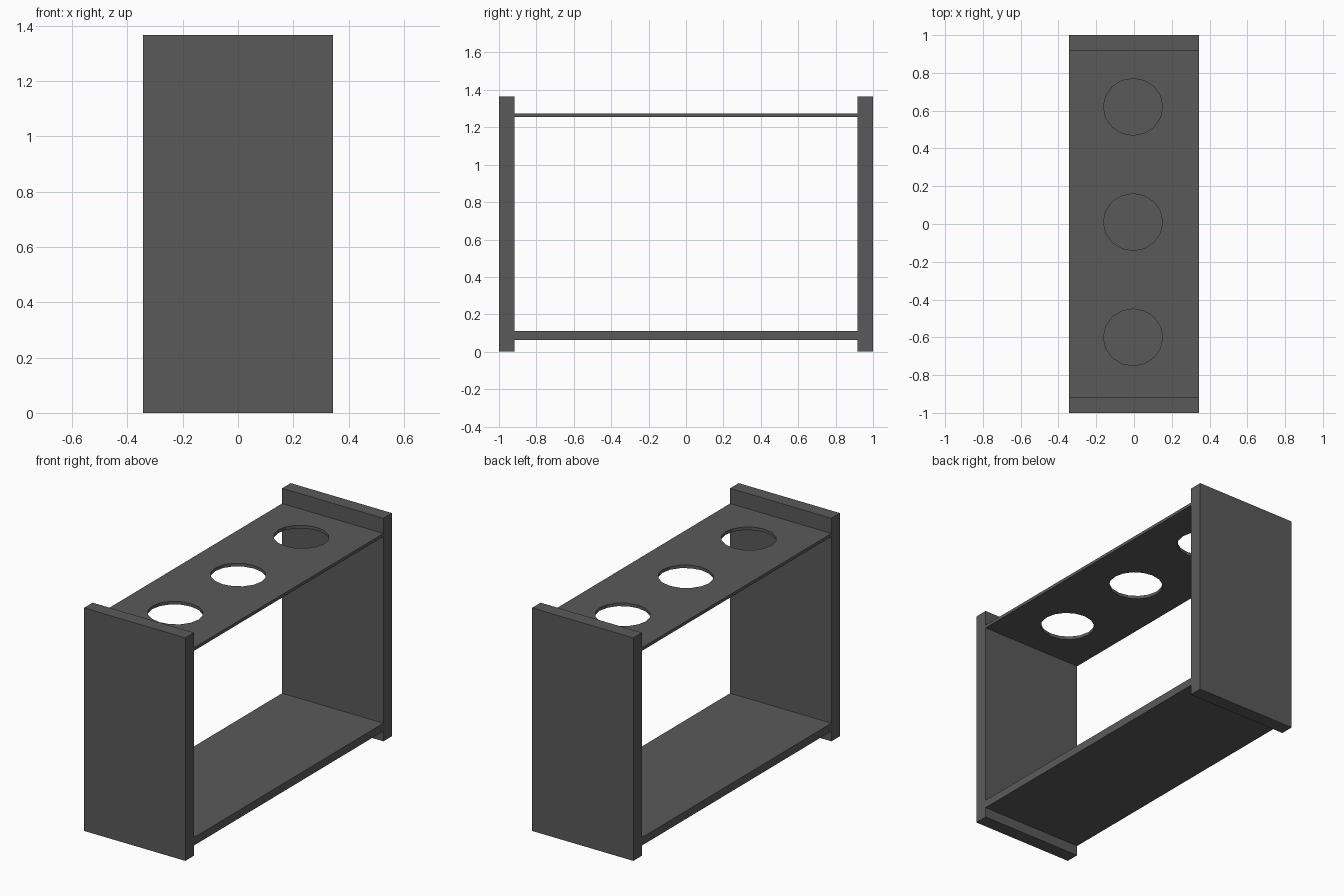
import bpy, bmesh, math
from mathutils import Matrix

if "Cube" in bpy.data.objects:
    bpy.data.objects.remove(bpy.data.objects["Cube"])

W, H, T = 0.343, 1.366, 0.083   # half width, height, end panel thickness
INNER = 1.0 - T

grey = bpy.data.materials.new("dark_grey")
grey.diffuse_color = (0.102, 0.102, 0.102, 1)
grey.use_nodes = True
grey.node_tree.nodes["Principled BSDF"].inputs["Base Color"].default_value = grey.diffuse_color


def make_object(name, bm):
    mesh = bpy.data.meshes.new(name)
    bm.to_mesh(mesh)
    bm.free()
    mesh.materials.append(grey)
    ob = bpy.data.objects.new(name, mesh)
    bpy.context.collection.objects.link(ob)
    return ob


def box(name, y0, y1, z0, z1):
    bm = bmesh.new()
    m = Matrix.Translation((0, (y0 + y1) / 2, (z0 + z1) / 2)) @ Matrix.Diagonal((2 * W, y1 - y0, z1 - z0, 1))
    bmesh.ops.create_cube(bm, size=1, matrix=m)
    return make_object(name, bm)


# upright end panels
box("front_panel", -1, -INNER, 0, H)
box("back_panel", INNER, 1, 0, H)

# bottom shelf
box("bottom_shelf", -INNER, INNER, 0.062, 0.111)

# thin top shelf with three round holes
top = box("top_shelf", -INNER, INNER, 1.254, 1.273)
bm = bmesh.new()
for y in (-0.60, 0.01, 0.62):
    m = Matrix.Translation((-0.005, y, 1.263)) @ Matrix.Diagonal((1.03, 0.99, 1, 1))
    bmesh.ops.create_cone(bm, cap_ends=True, segments=16, radius1=0.152, radius2=0.152, depth=0.2, matrix=m)
cutter = make_object("hole_cutter", bm)
cutter.hide_render = True

mod = top.modifiers.new("holes", 'BOOLEAN')
mod.operation = 'DIFFERENCE'
mod.solver = 'EXACT'
mod.object = cutter
bpy.context.view_layer.objects.active = top
bpy.ops.object.modifier_apply(modifier=mod.name)
bpy.data.objects.remove(cutter)
